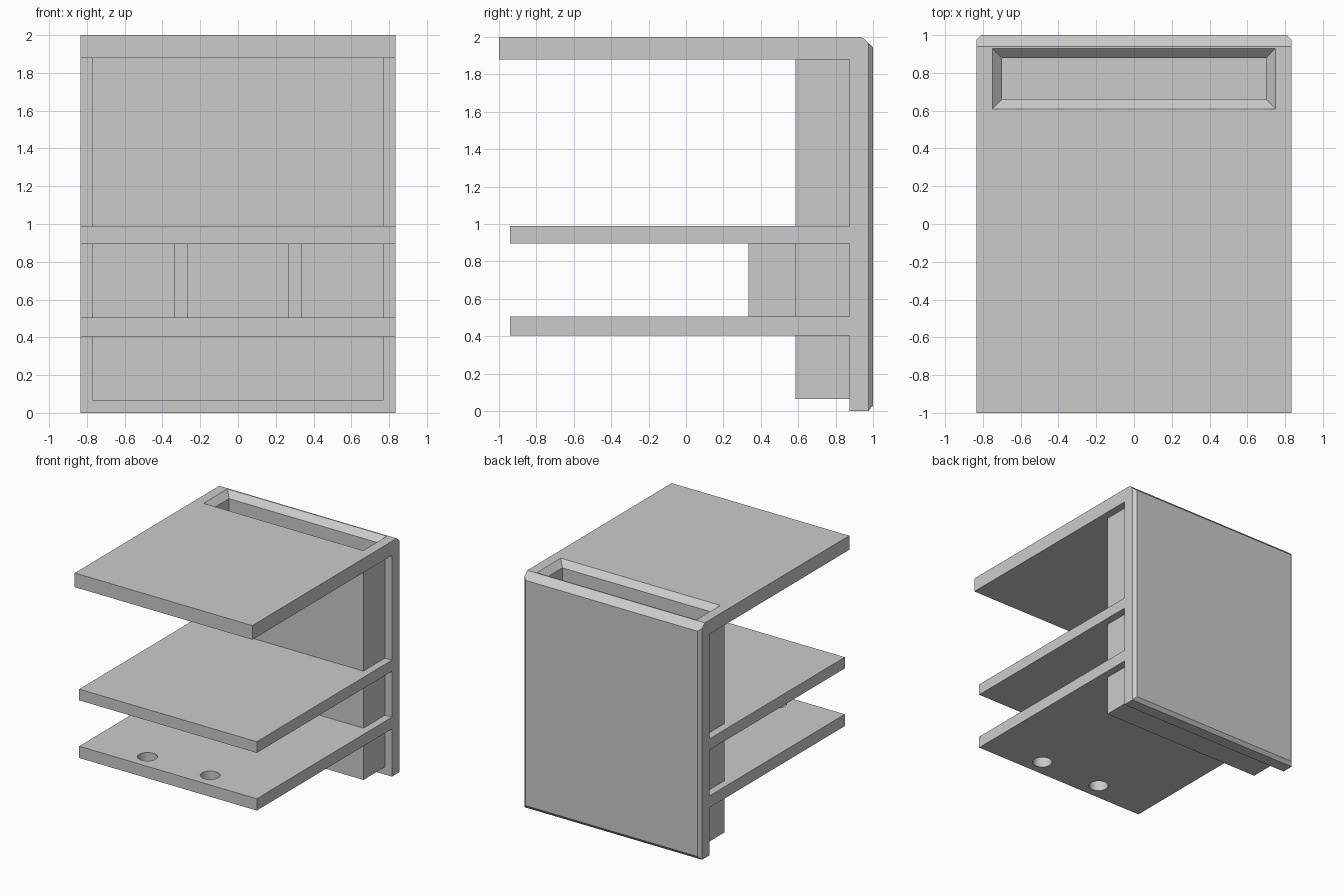
import bpy, bmesh, math
from mathutils import Vector

default = bpy.data.objects.get("Cube")
if default:
    bpy.data.objects.remove(default, do_unlink=True)

grey = bpy.data.materials.new("plain_grey")
grey.use_nodes = True
grey.diffuse_color = (0.6, 0.6, 0.6, 1)
grey.node_tree.nodes["Principled BSDF"].inputs["Base Color"].default_value = (0.6, 0.6, 0.6, 1)

HALF = 0.835  # half width of the whole stand


def finish(name, bm):
    bmesh.ops.recalc_face_normals(bm, faces=bm.faces)
    mesh = bpy.data.meshes.new(name)
    bm.to_mesh(mesh)
    bm.free()
    mesh.materials.append(grey)
    obj = bpy.data.objects.new(name, mesh)
    bpy.context.collection.objects.link(obj)
    return obj


def loft(name, rings):
    """Closed solid through rings of points, capped at both ends."""
    bm = bmesh.new()
    loops = [[bm.verts.new(p) for p in ring] for ring in rings]
    n = len(loops[0])
    for a, b in zip(loops, loops[1:]):
        for i in range(n):
            j = (i + 1) % n
            bm.faces.new((a[i], a[j], b[j], b[i]))
    bm.faces.new(loops[0][::-1])
    bm.faces.new(loops[-1])
    return finish(name, bm)


def rect(x0, x1, y0, y1, z, grow=0):
    x0, x1, y0, y1 = x0 - grow, x1 + grow, y0 - grow, y1 + grow
    return [(x0, y0, z), (x1, y0, z), (x1, y1, z), (x0, y1, z)]


def box(name, x0, x1, y0, y1, z0, z1):
    return loft(name, [rect(x0, x1, y0, y1, z) for z in (z0, z1)])


def combine(target, tool, operation):
    mod = target.modifiers.new(operation.lower(), 'BOOLEAN')
    mod.operation = operation
    mod.solver = 'EXACT'
    mod.object = tool
    bpy.context.view_layer.objects.active = target
    bpy.ops.object.modifier_apply(modifier=mod.name)
    bpy.data.objects.remove(tool, do_unlink=True)


# Side profile: back plate with top board and two shelves
wall, back = 0.875, 1.0
profile = [(wall, 0), (0.975, 0), (back, 0.03), (back, 1.945), (0.94, 2), (-1, 2), (-1, 1.88)]
for low, high in ((0.895, 0.99), (0.405, 0.505)):
    profile += [(wall, 1.88 if low > 0.5 else 0.895), (wall, high), (-0.94, high), (-0.94, low)]
profile.append((wall, 0.405))
body = loft("shelf_stand", [[(x, y, z) for y, z in profile] for x in (-HALF, HALF)])

# Upright chamfers on the back corners
bm = bmesh.new()
bm.from_mesh(body.data)
for side in (-1, 1):
    bmesh.ops.bisect_plane(bm, geom=bm.verts[:] + bm.edges[:] + bm.faces[:], clear_outer=True,
                           plane_co=(side * HALF, 0.975, 0), plane_no=Vector((side, 1, 0)))
    bmesh.ops.holes_fill(bm, edges=[e for e in bm.edges if e.is_boundary])
bmesh.ops.recalc_face_normals(bm, faces=bm.faces)
bm.to_mesh(body.data)
bm.free()

# Upright bin and the two dividers between the shelves
combine(body, box("bin", -0.77, 0.77, 0.585, 0.92, 0.065, 1.94), 'UNION')
for side in (-1, 1):
    inner, outer = sorted((side * 0.267, side * 0.336))
    combine(body, box("divider", inner, outer, 0.333, 0.62, 0.47, 0.93), 'UNION')

# Hollow inside of the bin with a flared mouth in the top board
cavity = loft("bin_cavity", [rect(-0.7, 0.7, 0.66, 0.88, z, grow)
                             for z, grow in ((0.13, 0), (1.95, 0), (2.05, 0.1))])
combine(body, cavity, 'DIFFERENCE')

# Round holes near the front of the lower shelf
for side in (-1, 1):
    circle = [(side * 0.295 + 0.077 * math.cos(math.tau * i / 32),
               -0.795 + 0.077 * math.sin(math.tau * i / 32)) for i in range(32)]
    drill = loft("hole_cutter", [[(x, y, z) for x, y in circle] for z in (0.35, 0.56)])
    combine(body, drill, 'DIFFERENCE')

bpy.ops.object.select_all(action='DESELECT')
body.select_set(True)
bpy.context.view_layer.objects.active = body
bpy.ops.object.shade_smooth_by_angle(angle=math.radians(30))
